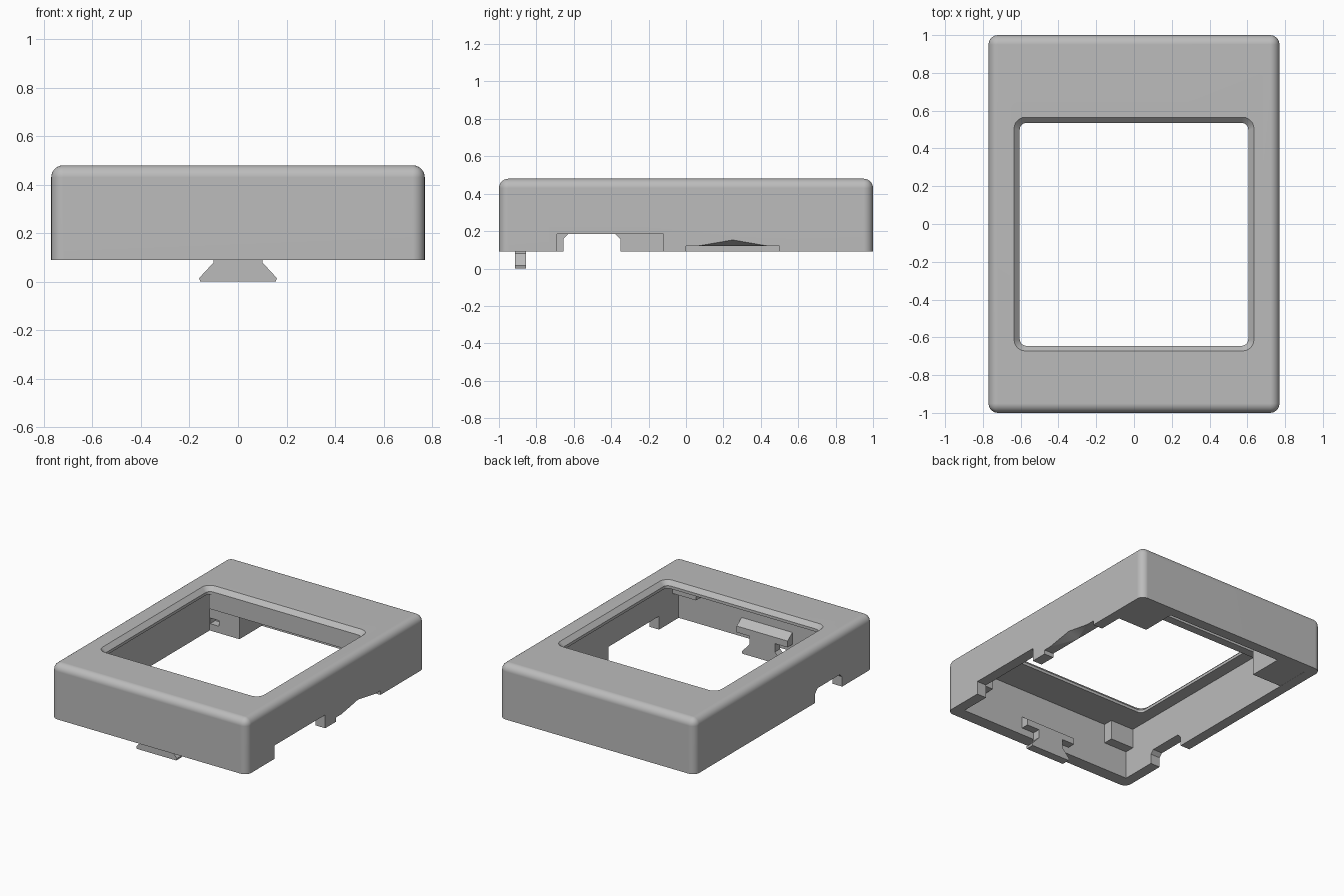
import bpy, bmesh, math
from mathutils import Vector

cube = bpy.data.objects.get("Cube")
if cube:
    bpy.data.objects.remove(cube, do_unlink=True)

grey = bpy.data.materials.new("light grey plastic")
grey.use_nodes = True
colour = (0.5, 0.5, 0.5, 1)
grey.diffuse_color = colour
grey.node_tree.nodes["Principled BSDF"].inputs["Base Color"].default_value = colour


def finish(name, bm):
    bmesh.ops.recalc_face_normals(bm, faces=bm.faces)
    mesh = bpy.data.meshes.new(name)
    bm.to_mesh(mesh)
    bm.free()
    mesh.materials.append(grey)
    ob = bpy.data.objects.new(name, mesh)
    bpy.context.collection.objects.link(ob)
    return ob


def box(name, x, y, z):
    """Box from three (low, high) ranges."""
    bm = bmesh.new()
    bmesh.ops.create_cube(bm, size=1)
    for v in bm.verts:
        v.co = Vector([(r[0] + r[1]) / 2 + c * (r[1] - r[0]) for c, r in zip(v.co, (x, y, z))])
    return finish(name, bm)


def loft(name, rings):
    """Closed solid through rings with equal point counts."""
    bm = bmesh.new()
    loops = [[bm.verts.new(p) for p in ring] for ring in rings]
    for a, b in zip(loops, loops[1:]):
        for i in range(len(a)):
            j = (i + 1) % len(a)
            bm.faces.new((a[i], a[j], b[j], b[i]))
    bm.faces.new(loops[0])
    bm.faces.new(loops[-1])
    return finish(name, bm)


def prism(name, axis, lo, hi, profile):
    """Extrude a 2D profile along x (profile y,z) or y (profile x,z)."""
    def put(p, d):
        return (d, *p) if axis == "x" else (p[0], d, p[1])
    return loft(name, [[put(p, d) for p in profile] for d in (lo, hi)])


def rounded_ring(hx, y0, y1, r, z, steps=6):
    pts = []
    for k, (sx, cy) in enumerate([(1, y1 - r), (-1, y1 - r), (-1, y0 + r), (1, y0 + r)]):
        for i in range(steps + 1):
            a = math.pi / 2 * (k + i / steps)
            pts.append((sx * (hx - r) + r * math.cos(a), cy + r * math.sin(a), z))
    return pts


def cut(target, cutter):
    bpy.context.view_layer.objects.active = target
    mod = target.modifiers.new("cut", "BOOLEAN")
    mod.operation = "DIFFERENCE"
    mod.solver = "EXACT"
    mod.object = cutter
    bpy.ops.object.modifier_apply(modifier=mod.name)
    bpy.data.objects.remove(cutter, do_unlink=True)


HX, BASE, TOP = 0.77, 0.09, 0.48
WALL_X, WALL_F, WALL_B, CEIL = 0.695, -0.91, 0.925, 0.43

# Outer cover with rounded sides and top
cover = box("cover_shell", (-HX, HX), (-1, 1), (BASE, TOP))
bm = bmesh.new()
bm.from_mesh(cover.data)
edges = [e for e in bm.edges if max(v.co.z for v in e.verts) > BASE + 0.1]
bmesh.ops.bevel(bm, geom=edges, offset=0.05, segments=7, profile=0.5, affect="EDGES")
bm.to_mesh(cover.data)
bm.free()

# Hollow inside
cut(cover, box("cavity", (-WALL_X, WALL_X), (WALL_F, WALL_B), (0, CEIL)))

# Screen window with a sloped rim
cut(cover, loft("window", [
    rounded_ring(0.605, -0.645, 0.535, 0.035, 0.35),
    rounded_ring(0.605, -0.645, 0.535, 0.035, 0.45),
    rounded_ring(0.635, -0.672, 0.565, 0.06, TOP),
    rounded_ring(0.635, -0.672, 0.565, 0.06, 0.55)]))

# Connector notches in the two side walls
cut(cover, box("left_notch", (0.6, 0.9), (-0.69, -0.12), (0, 0.185)))
cut(cover, prism("right_notch", "x", -0.9, -0.6, [
    (-0.655, 0), (-0.655, 0.16), (-0.63, 0.185), (-0.38, 0.185), (-0.35, 0.155), (-0.35, 0)]))

# Finger recess: shallow slot with a peaked outer hollow
cut(cover, box("slot", (0.6, 0.9), (0, 0.5), (0, 0.12)))
bm = bmesh.new()
points = [(0.78, 0.03, 0.119), (0.78, 0.47, 0.119), (0.78, 0.25, 0.157),
          (0.69, 0.25, 0.119), (0.74, 0.25, 0.1)]
for p in points:
    bm.verts.new(p)
bmesh.ops.convex_hull(bm, input=bm.verts)
cut(cover, finish("peak", bm))

bpy.ops.object.select_all(action="DESELECT")
cover.select_set(True)
bpy.context.view_layer.objects.active = cover
bpy.ops.object.shade_smooth_by_angle(angle=math.radians(25))
cover.modifiers.new("even shading", "WEIGHTED_NORMAL").keep_sharp = True

# Corner blocks at the back and short posts at the front
for side, s in (("left", 1), ("right", -1)):
    def span(a, b):
        return tuple(sorted((a * s, b * s)))
    block = box(side + "_back_block", span(0.46, 0.71), (0.673, 0.94), (BASE + 0.001, 0.44))
    cut(block, box("slit", span(0.62, 0.69), (0.6, 0.73), (0.14, 0.18)))
    box(side + "_front_post", span(0.51, 0.71), (-0.93, -0.84), (0.29, 0.44))

# Rib hanging behind the window
box("back_rib", (-0.605, 0.605), (0.54, 0.6), (0.32, 0.44))

# Front catch: ledge on the wall, neck, and flared foot
prism("catch_ledge", "x", -0.2, 0.2, [
    (-0.93, 0.14), (-0.855, 0.14), (-0.855, 0.185), (-0.91, 0.225), (-0.93, 0.225)])
half = [(0.1, 0.15), (0.1, 0.08), (0.16, 0.015), (0.155, 0)]
prism("catch_foot", "y", -0.915, -0.855, half + [(-x, z) for x, z in reversed(half)])
